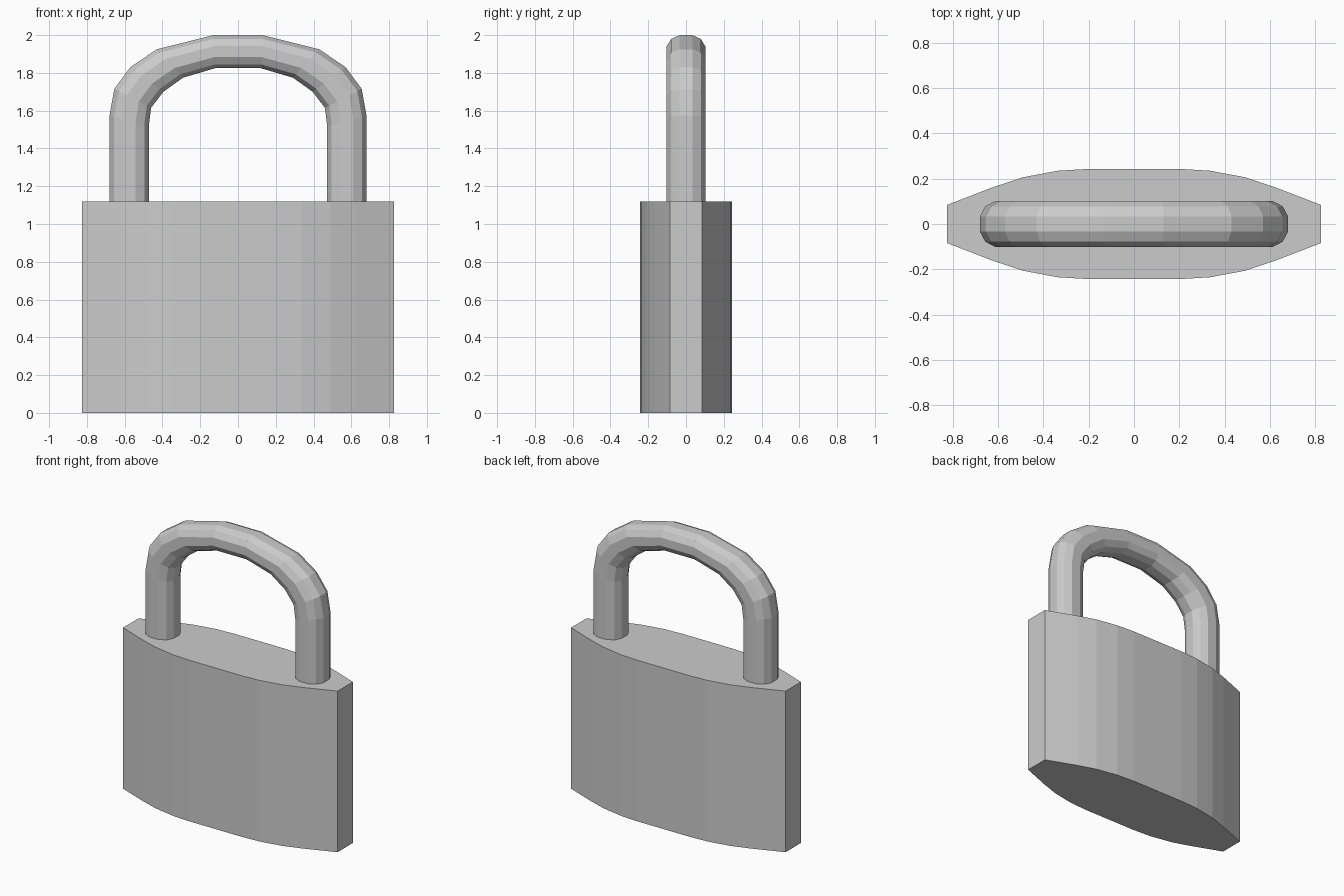
import bpy, bmesh, math
from mathutils import Vector

if "Cube" in bpy.data.objects:
    bpy.data.objects.remove(bpy.data.objects["Cube"])


def finish(name, bm):
    bmesh.ops.recalc_face_normals(bm, faces=bm.faces)
    mesh = bpy.data.meshes.new(name)
    bm.to_mesh(mesh)
    bm.free()
    obj = bpy.data.objects.new(name, mesh)
    bpy.context.collection.objects.link(obj)
    return obj


# lock body: one quarter of the bowed outline, mirrored around and extruded
quarter = [(0.825, 0.084), (0.62, 0.163), (0.49, 0.206), (0.335, 0.235), (0.2, 0.243)]
right = quarter + [(x, -y) for x, y in reversed(quarter)]
back = quarter + [(-x, y) for x, y in reversed(quarter)]
outline = back + [(-x, -y) for x, y in back]
bm = bmesh.new()
base = bm.faces.new([bm.verts.new((x, y, 0)) for x, y in outline])
top = bmesh.ops.extrude_face_region(bm, geom=[base], use_keep_orig=True)
bmesh.ops.translate(bm, vec=(0, 0, 1.12),
                    verts=[v for v in top["geom"] if isinstance(v, bmesh.types.BMVert)])
finish("lock_body", bm)

# shackle: outer and inner edge points (x, z) of each ring, mirrored to the left
half = [((0.68, 1.10), (0.472, 1.10)),
        ((0.68, 1.575), (0.472, 1.52)),
        ((0.655, 1.715), (0.46, 1.615)),
        ((0.57, 1.83), (0.395, 1.70)),
        ((0.43, 1.925), (0.29, 1.775)),
        ((0.13, 2.0), (0.12, 1.825))]
pairs = half + [((-a[0], a[1]), (-b[0], b[1])) for a, b in reversed(half)]
SIDES = 12


def soft(t):
    # slightly squared circle whose flats reach the full width
    return math.copysign((abs(t) / math.cos(math.pi / SIDES)) ** 0.85, t)


bm = bmesh.new()
rings = []
for outer, inner in pairs:
    o = Vector((outer[0], 0, outer[1]))
    i = Vector((inner[0], 0, inner[1]))
    ring = []
    for k in range(SIDES):
        a = 2 * math.pi * (k + 0.5) / SIDES
        p = (o + i) / 2 + (o - i) / 2 * soft(math.cos(a))
        p.y = 0.102 * soft(math.sin(a))
        ring.append(bm.verts.new(p))
    rings.append(ring)
for r, s in zip(rings, rings[1:]):
    for k in range(SIDES):
        n = (k + 1) % SIDES
        bm.faces.new((r[k], r[n], s[n], s[k]))
bm.faces.new(rings[0])
bm.faces.new(rings[-1])
finish("shackle", bm)
